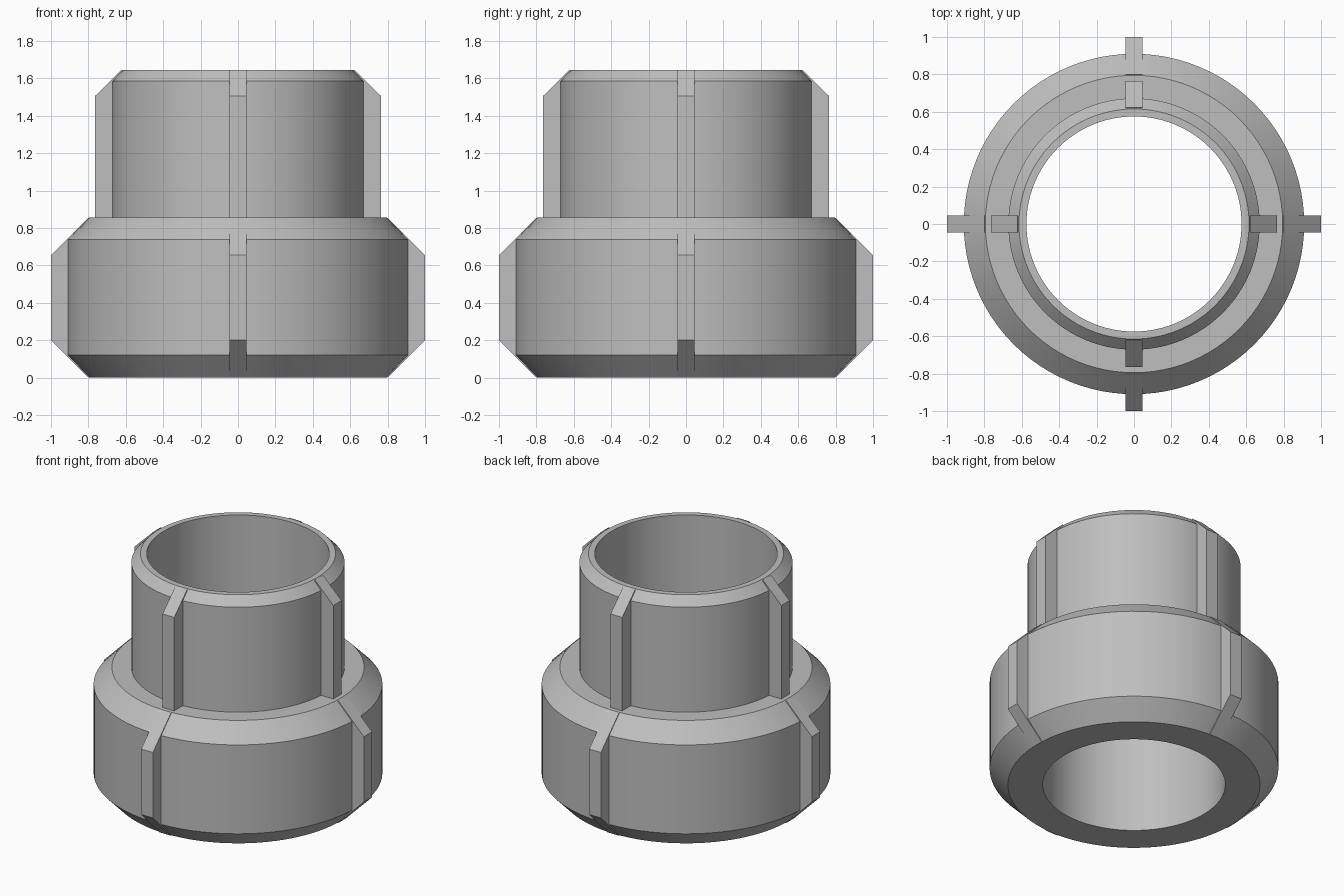
import bpy
import bmesh
from math import pi
from mathutils import Matrix

cube = bpy.data.objects.get("Cube")
if cube:
    bpy.data.objects.remove(cube, do_unlink=True)

SEGMENTS = 96
RIB_HALF_WIDTH = 0.045

grey = bpy.data.materials.new("grey")
grey.use_nodes = True
colour = (0.52, 0.52, 0.52, 1)
grey.diffuse_color = colour
grey.node_tree.nodes["Principled BSDF"].inputs["Base Color"].default_value = colour


def finish(name, bm):
    bmesh.ops.recalc_face_normals(bm, faces=bm.faces)
    mesh = bpy.data.meshes.new(name)
    bm.to_mesh(mesh)
    bm.free()
    mesh.materials.append(grey)
    obj = bpy.data.objects.new(name, mesh)
    bpy.context.collection.objects.link(obj)
    return obj


def lathe(name, profile):
    """Spin a closed (radius, height) profile around z."""
    bm = bmesh.new()
    verts = [bm.verts.new((r, 0, z)) for r, z in profile]
    edges = [bm.edges.new((a, b)) for a, b in zip(verts, verts[1:] + verts[:1])]
    bmesh.ops.spin(bm, geom=verts + edges, axis=(0, 0, 1), cent=(0, 0, 0),
                   angle=2 * pi, steps=SEGMENTS, use_merge=True)
    bmesh.ops.remove_doubles(bm, verts=bm.verts, dist=0.0001)
    return finish(name, bm)


def ribs(name, profile):
    """Four flat ribs, one on each axis, extruded from an (radius, height) outline."""
    bm = bmesh.new()
    for quarter in range(4):
        turn = Matrix.Rotation(quarter * pi / 2, 3, "Z")
        verts = [bm.verts.new((r, -RIB_HALF_WIDTH, z)) for r, z in profile]
        face = bm.faces.new(verts)
        extruded = bmesh.ops.extrude_face_region(bm, geom=[face], use_keep_orig=True)
        new = [g for g in extruded["geom"] if isinstance(g, bmesh.types.BMVert)]
        bmesh.ops.translate(bm, verts=new, vec=(0, 2 * RIB_HALF_WIDTH, 0))
        bmesh.ops.rotate(bm, verts=verts + new, cent=(0, 0, 0), matrix=turn)
    return finish(name, bm)


# Hollow stepped sleeve with chamfered rims
sleeve = lathe("stepped_sleeve", [
    (0.575, 0), (0.795, 0), (0.91, 0.12), (0.91, 0.738), (0.795, 0.855),
    (0.672, 0.855), (0.672, 1.585), (0.615, 1.645), (0.575, 1.645)])
bpy.context.view_layer.objects.active = sleeve
sleeve.select_set(True)
bpy.ops.object.shade_smooth_by_angle(angle=pi / 6)

# Grip ribs, with inner edges buried in the sleeve wall
ribs("collar_ribs", [(0.75, 0.05), (0.8, 0), (1, 0.2), (1, 0.655),
                     (0.8, 0.855), (0.75, 0.8)])
ribs("neck_ribs", [(0.63, 0.83), (0.765, 0.83), (0.765, 1.505),
                   (0.623, 1.645), (0.6, 1.6)])
